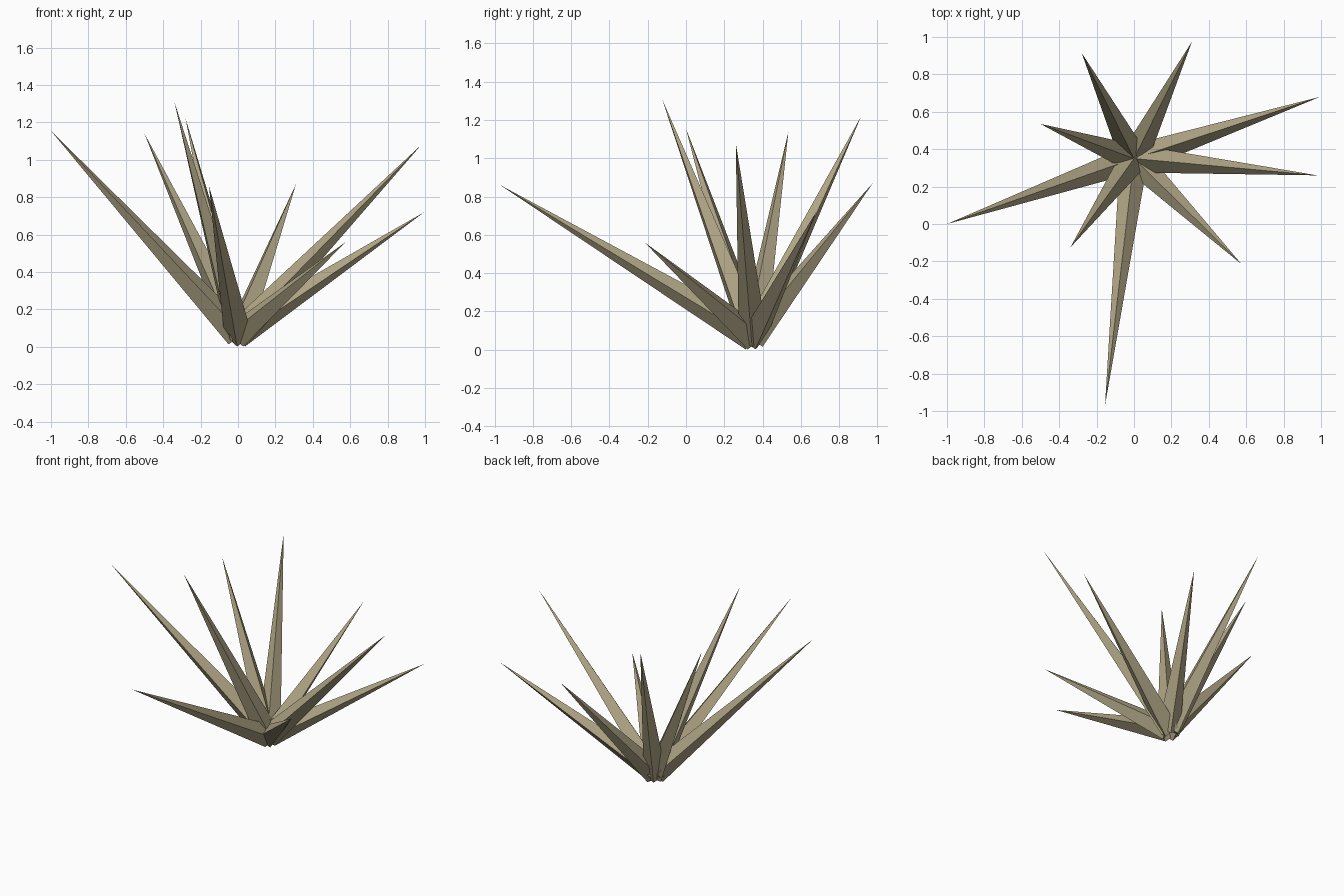
import bpy
import bmesh
from mathutils import Vector, Matrix

cube = bpy.data.objects.get("Cube")
if cube:
    bpy.data.objects.remove(cube, do_unlink=True)

# Single dry-leaf colour
leaf = bpy.data.materials.new("dry_khaki")
leaf.use_nodes = True
leaf.diffuse_color = (0.43, 0.375, 0.235, 1)
leaf.node_tree.nodes["Principled BSDF"].inputs["Base Color"].default_value = leaf.diffuse_color

ROOT = Vector((0, 0.35, 0.066))
RADIUS = 0.075

# Tip of each spike, going round the plant
TIPS = {
    "back_left_spike": (0.31, 0.975, 0.87),
    "back_right_spike": (-0.28, 0.915, 1.22),
    "right_back_spike": (-0.5, 0.535, 1.14),
    "right_long_spike": (-1.0, 0.0, 1.155),
    "front_right_tall_spike": (-0.34, -0.125, 1.31),
    "front_long_spike": (-0.155, -0.97, 0.86),
    "front_left_short_spike": (0.575, -0.215, 0.56),
    "left_tall_spike": (0.98, 0.26, 1.08),
    "left_low_spike": (0.995, 0.68, 0.72),
}


def add_spike(name, tip):
    """Four-sided pyramid from the shared root to the tip, one edge uppermost."""
    axis = Vector(tip) - ROOT
    bm = bmesh.new()
    bmesh.ops.create_cone(
        bm, cap_ends=True, segments=4, radius1=RADIUS, radius2=0, depth=axis.length,
        matrix=Matrix.Translation((0, 0, axis.length / 2)))
    bmesh.ops.remove_doubles(bm, verts=bm.verts, dist=0.0001)
    turn = axis.to_track_quat("Z", "Y").to_matrix().to_4x4()
    bm.transform(Matrix.Translation(ROOT) @ turn)
    bmesh.ops.recalc_face_normals(bm, faces=bm.faces)
    mesh = bpy.data.meshes.new(name)
    bm.to_mesh(mesh)
    bm.free()
    mesh.materials.append(leaf)
    bpy.context.collection.objects.link(bpy.data.objects.new(name, mesh))


for name, tip in TIPS.items():
    add_spike(name, tip)
